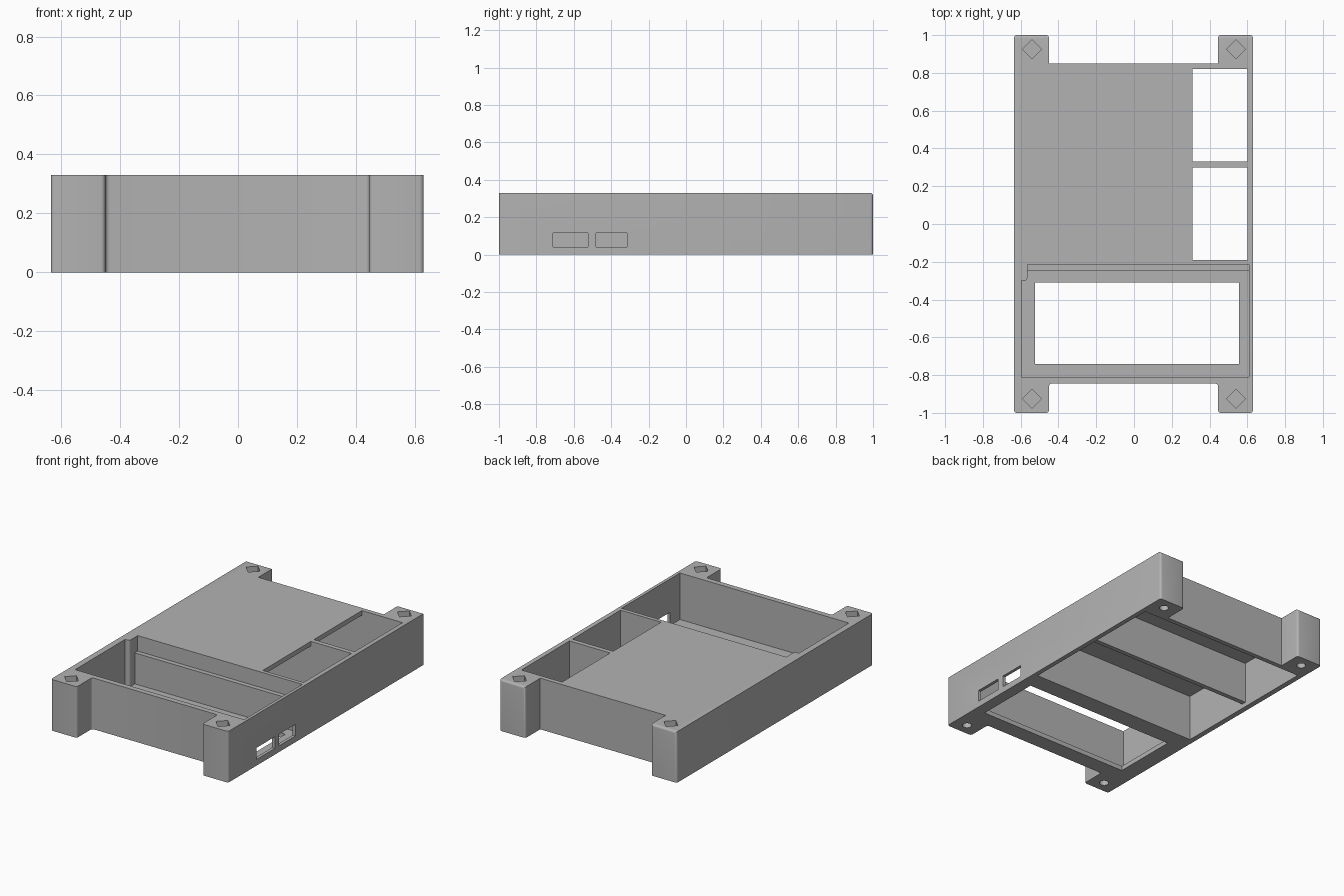
import bpy, bmesh
from math import pi
from mathutils import Matrix

old = bpy.data.objects.get("Cube")
if old:
    bpy.data.objects.remove(old, do_unlink=True)

grey = bpy.data.materials.new("plain grey")
grey.use_nodes = True
colour = (0.45, 0.45, 0.45, 1)
grey.diffuse_color = colour
grey.node_tree.nodes["Principled BSDF"].inputs["Base Color"].default_value = colour


def make_object(name, bm):
    bmesh.ops.recalc_face_normals(bm, faces=bm.faces)
    mesh = bpy.data.meshes.new(name)
    bm.to_mesh(mesh)
    bm.free()
    mesh.materials.append(grey)
    obj = bpy.data.objects.new(name, mesh)
    bpy.context.collection.objects.link(obj)
    return obj


def prism(points, z0, z1):
    bm = bmesh.new()
    face = bm.faces.new([bm.verts.new((x, y, z0)) for x, y in points])
    top = bmesh.ops.extrude_face_region(bm, geom=[face])["geom"]
    for v in top:
        if isinstance(v, bmesh.types.BMVert):
            v.co.z = z1
    return bm


def box(name, x0, x1, y0, y1, z0, z1):
    return make_object(name, prism([(x0, y0), (x1, y0), (x1, y1), (x0, y1)], z0, z1))


def peg(name, x, y, z0, z1, radius, sides):
    bm = bmesh.new()
    bmesh.ops.create_cone(bm, cap_ends=True, segments=sides, radius1=radius,
                          radius2=radius, depth=z1 - z0,
                          matrix=Matrix.Translation((x, y, (z0 + z1) / 2)))
    return make_object(name, bm)


def cut(target, cutter):
    cutter.hide_render = True
    mod = target.modifiers.new("cut", 'BOOLEAN')
    mod.operation = 'DIFFERENCE'
    mod.solver = 'EXACT'
    mod.object = cutter
    bpy.context.view_layer.objects.active = target
    bpy.ops.object.modifier_apply(modifier=mod.name)
    bpy.data.objects.remove(cutter, do_unlink=True)


# Case outline with four mounting lugs
L, R, H = -0.635, 0.63, 0.33
FRONT, BACK, IN_L, IN_R = -0.845, 0.85, -0.45, 0.445
outline = [(L, -1), (IN_L, -1), (IN_L, FRONT), (IN_R, FRONT), (IN_R, -1), (R, -1),
           (R, 1), (IN_R, 1), (IN_R, BACK), (IN_L, BACK), (IN_L, 1), (L, 1)]
bm = prism(outline, 0, H)


def rounded(edge):
    a, b = (v.co for v in edge.verts)
    upright = abs(a.z - b.z) > 0.1
    lug_corner = upright and abs(a.y) > 0.99
    front_fillet = upright and abs(a.y - FRONT) < 0.001
    back_rim = min(a.z, b.z) > 0.3 and min(a.y, b.y) > 0.99
    return lug_corner or front_fillet or back_rim


bmesh.ops.bevel(bm, geom=[e for e in bm.edges if rounded(e)], offset=0.015,
                segments=4, profile=0.5, affect='EDGES')
case = make_object("case_body", bm)

# Front bay, its floor opening, and the covered compartment open underneath
cut(case, box("bay_cutter", -0.595, 0.61, -0.81, -0.215, 0.03, 0.4))
cut(case, box("bay_floor_cutter", -0.525, 0.555, -0.74, -0.31, -0.1, 0.1))
cut(case, box("compartment_cutter", -0.6, 0.6, -0.19, 0.82, -0.1, 0.3))

# Two openings in the top plate
for y0, y1 in ((-0.19, 0.3), (0.33, 0.82)):
    cut(case, box("top_opening_cutter", 0.31, 0.6, y0, y1, 0.2, 0.4))

# Port windows in the side wall
for y0, y1 in ((-0.71, -0.525), (-0.48, -0.315)):
    cut(case, box("port_cutter", 0.56, 0.7, y0, y1, 0.04, 0.115))

# Diamond pockets above and round screw holes below each lug
for x in (-0.54, 0.54):
    for y in (-0.925, 0.925):
        cut(case, peg("pocket_cutter", x, y, 0.23, 0.4, 0.05, 4))
        cut(case, peg("screw_cutter", x, y, -0.1, 0.1, 0.028, 16))

# Interior divider, bay ledge and bay corner pillar
divider = box("compartment_divider", -0.605, 0.605, 0.3, 0.33, 0.03, 0.305)
ledge = box("bay_ledge", -0.6, 0.612, -0.245, -0.205, 0.02, 0.23)
bm = prism([(-0.6, -0.3), (-0.565, -0.3), (-0.565, -0.21), (-0.6, -0.21)], 0.02, H)
corner = [e for e in bm.edges if all(v.co.x > -0.57 and v.co.y < -0.29 for v in e.verts)]
bmesh.ops.bevel(bm, geom=corner, offset=0.015, segments=4, profile=0.5, affect='EDGES')
pillar = make_object("bay_corner_pillar", bm)

# Smooth only the small rounded edges
for obj in (case, pillar):
    bpy.ops.object.select_all(action='DESELECT')
    obj.select_set(True)
    bpy.context.view_layer.objects.active = obj
    bpy.ops.object.shade_smooth_by_angle(angle=pi / 6)
